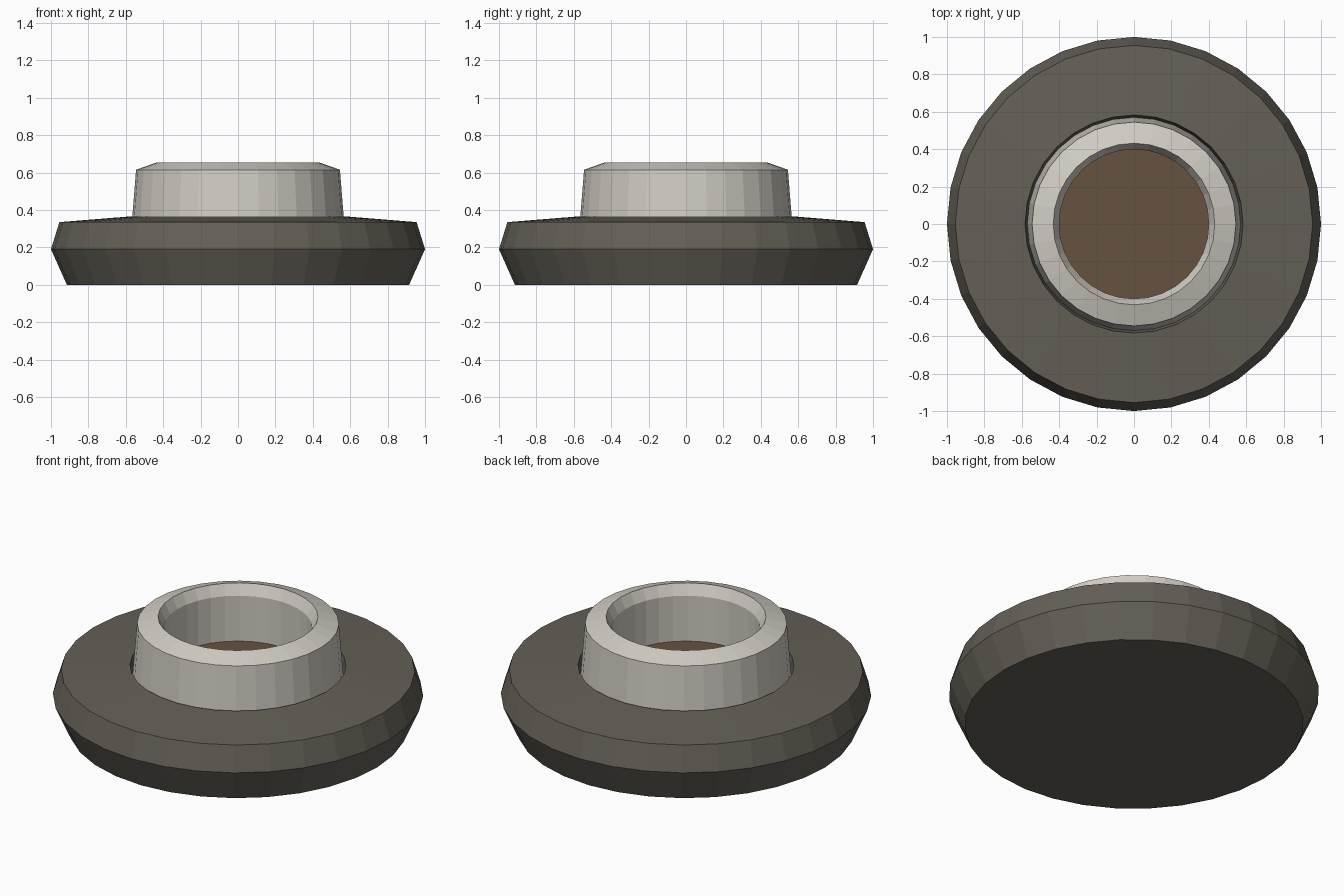
import bpy, bmesh
from math import sin, cos, tau

if "Cube" in bpy.data.objects:
    bpy.data.objects.remove(bpy.data.objects["Cube"])

SIDES = 32


def colour(name, rgb):
    mat = bpy.data.materials.new(name)
    mat.diffuse_color = (*rgb, 1)
    mat.use_nodes = True
    mat.node_tree.nodes["Principled BSDF"].inputs["Base Color"].default_value = mat.diffuse_color
    return mat


def lathe(name, profile, mat, closed=False):
    """Revolve (radius, height) points around z; open profiles get flat caps."""
    bm = bmesh.new()
    rings = [[bm.verts.new((r * cos(tau * i / SIDES), r * sin(tau * i / SIDES), z))
              for i in range(SIDES)] for r, z in profile]
    pairs = list(zip(rings, rings[1:]))
    if closed:
        pairs.append((rings[-1], rings[0]))
    else:
        bm.faces.new(rings[0])
        bm.faces.new(rings[-1])
    for a, b in pairs:
        for i in range(SIDES):
            j = (i + 1) % SIDES
            bm.faces.new((a[i], a[j], b[j], b[i]))
    bmesh.ops.recalc_face_normals(bm, faces=bm.faces)
    mesh = bpy.data.meshes.new(name)
    bm.to_mesh(mesh)
    bm.free()
    mesh.materials.append(mat)
    obj = bpy.data.objects.new(name, mesh)
    bpy.context.collection.objects.link(obj)
    return obj


dark = colour("dark_rubber", (0.13, 0.118, 0.095))
light = colour("light_metal", (0.64, 0.61, 0.55))
brown = colour("brown_core", (0.13, 0.085, 0.052))

# Wide base with a shallow socket in its top
lathe("base", [(0.915, 0), (1.0, 0.19), (0.955, 0.335), (0.583, 0.365), (0.57, 0.30)], dark)

# Raised collar seated in the socket
lathe("collar", [(0.40, 0.302), (0.57, 0.302), (0.565, 0.365), (0.545, 0.615),
                 (0.432, 0.655), (0.40, 0.593)], light, closed=True)

# Floor disc inside the collar
lathe("core_disc", [(0.40, 0.302), (0.40, 0.323)], brown)
